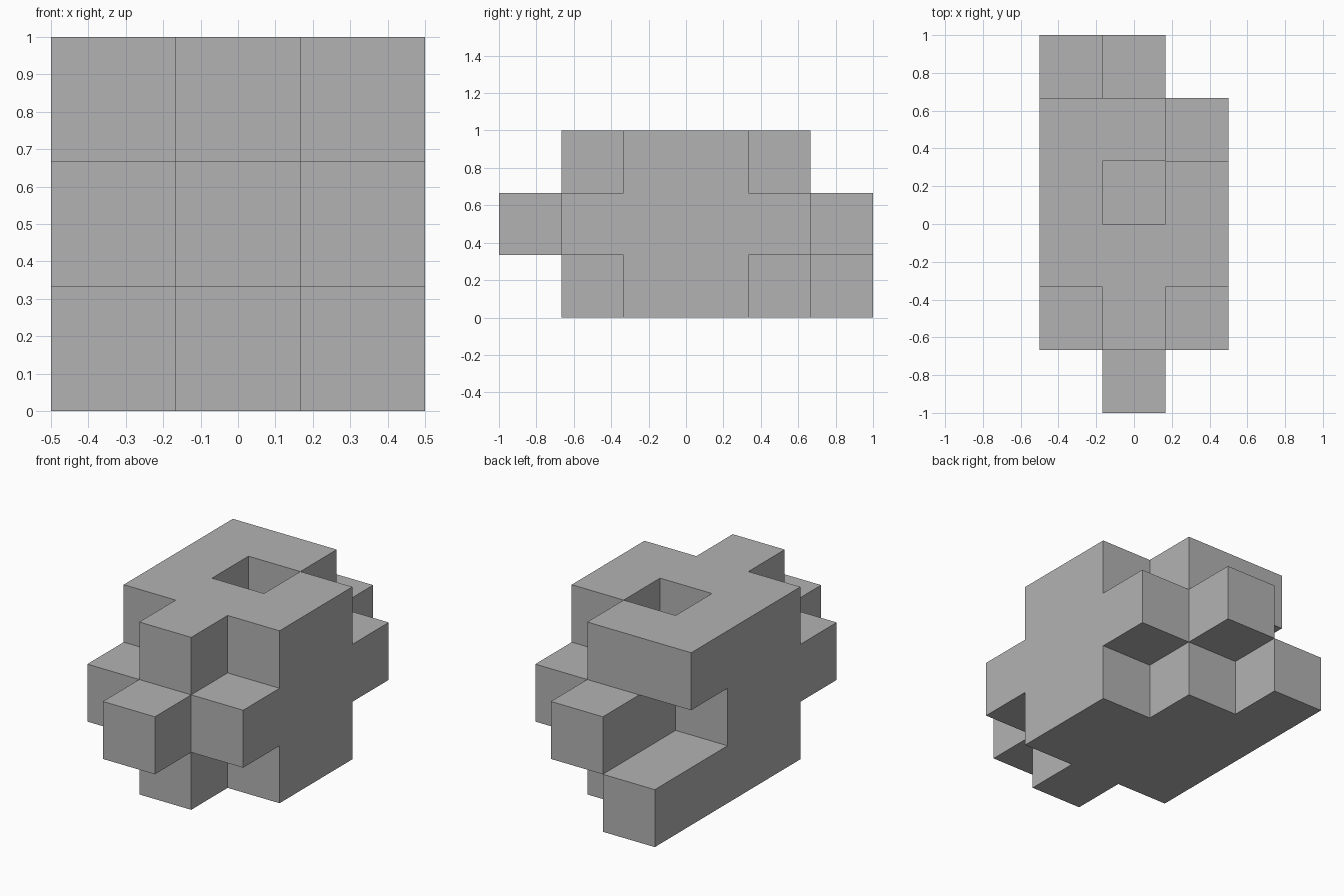
import bpy
import bmesh
from mathutils import Vector

cube = bpy.data.objects.get("Cube")
if cube:
    bpy.data.objects.remove(cube, do_unlink=True)

# Layers from bottom to top; rows run front to back, letters run -x to +x
LAYERS = [
    "... .#. ### ### ##. #..",
    ".#. ### ### ### .## .#.",
    "... .#. ### #.# ##. ...",
]
CELL = 1 / 3
cells = {(x, y, z)
         for z, layer in enumerate(LAYERS)
         for y, row in enumerate(layer.split())
         for x, mark in enumerate(row) if mark == "#"}


def add_face(bm, cell, axis, side):
    """Add one exposed square of a cell, facing along the given axis."""
    normal, u, v = Vector(), Vector(), Vector()
    normal[axis] = side
    u[(axis + 1) % 3] = 1
    v[(axis + 2) % 3] = side
    middle = Vector(cell) + Vector((-1, -2.5, 0.5)) + normal / 2
    corners = [middle + (a * u + b * v) / 2
               for a, b in ((-1, -1), (1, -1), (1, 1), (-1, 1))]
    bm.faces.new([bm.verts.new(c * CELL) for c in corners])


# Outer skin of the joined blocks
bm = bmesh.new()
for cell in sorted(cells):
    for axis in range(3):
        for side in (-1, 1):
            neighbour = list(cell)
            neighbour[axis] += side
            if tuple(neighbour) not in cells:
                add_face(bm, cell, axis, side)
bmesh.ops.remove_doubles(bm, verts=bm.verts, dist=0.001)

mesh = bpy.data.meshes.new("block_cluster")
bm.to_mesh(mesh)
bm.free()
block_cluster = bpy.data.objects.new("block_cluster", mesh)
bpy.context.collection.objects.link(block_cluster)

# Plain grey material
grey = bpy.data.materials.new("grey")
grey.use_nodes = True
colour = (0.45, 0.45, 0.45, 1)
grey.diffuse_color = colour
grey.node_tree.nodes["Principled BSDF"].inputs["Base Color"].default_value = colour
mesh.materials.append(grey)
